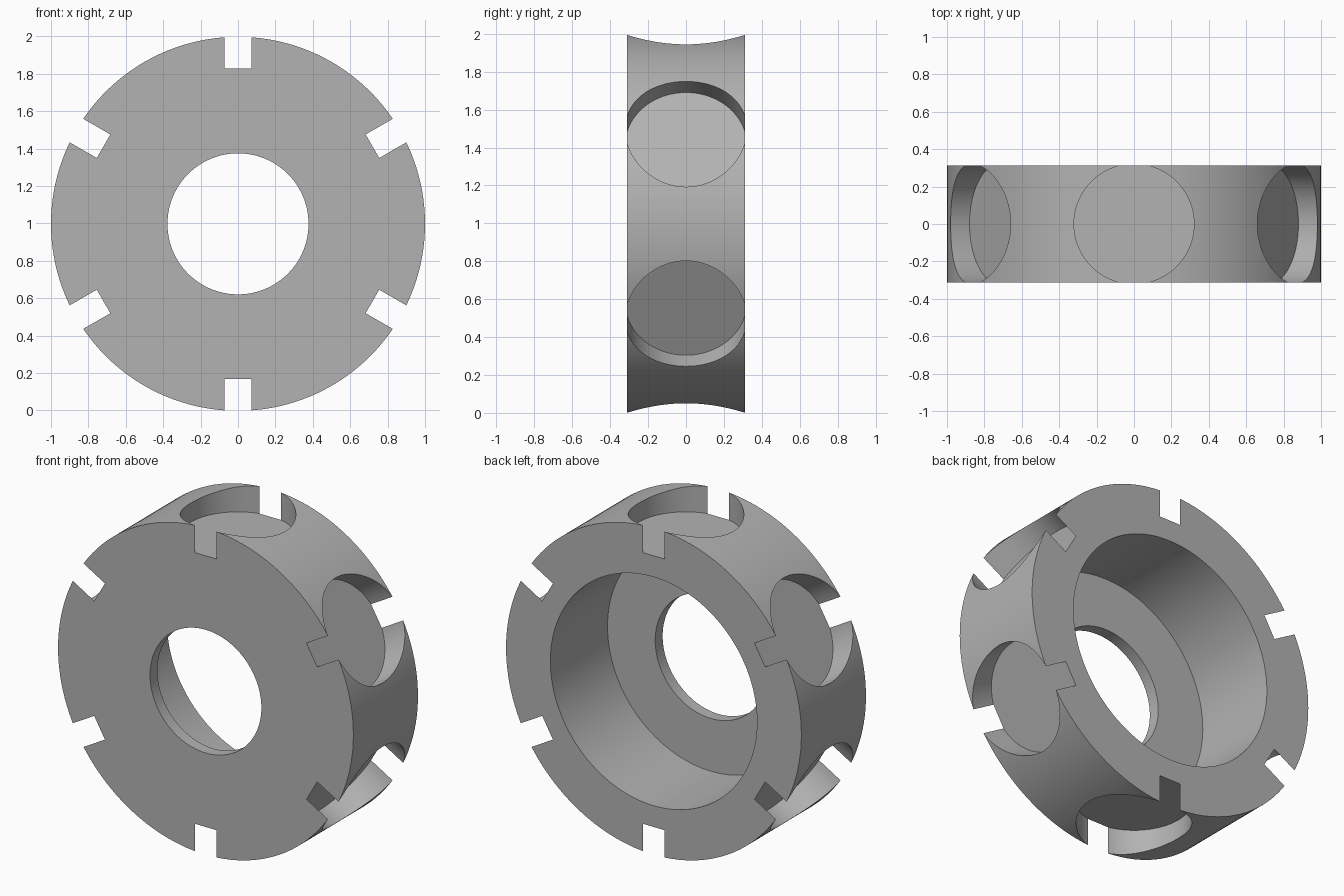
import bpy, bmesh, math
from mathutils import Matrix, Vector

OUTER, RECESS, BORE = 1.0, 0.70, 0.377   # radii
HALF = 0.3125                            # half the ring's thickness
FLOOR = -HALF + 0.072                    # recess floor position along y
POCKET_R, POCKET_FLOOR = 0.321, 0.83
SEGMENTS = 144
# the rim is notched at the bottom, so the axis sits slightly under one radius
CENTRE_Z = math.sqrt(OUTER**2 - (POCKET_R**2 - HALF**2))

cube = bpy.data.objects.get("Cube")
if cube:
    bpy.data.objects.remove(cube, do_unlink=True)

grey = bpy.data.materials.new("plain grey")
grey.use_nodes = True
colour = (0.45, 0.45, 0.45, 1)
grey.diffuse_color = colour
grey.node_tree.nodes["Principled BSDF"].inputs["Base Color"].default_value = colour


def make_object(name, bm):
    bmesh.ops.recalc_face_normals(bm, faces=bm.faces)
    mesh = bpy.data.meshes.new(name)
    bm.to_mesh(mesh)
    bm.free()
    mesh.materials.append(grey)
    obj = bpy.data.objects.new(name, mesh)
    bpy.context.collection.objects.link(obj)
    return obj


# Ring body: closed cross-section turned about the y axis
bm = bmesh.new()
section = [(OUTER, -HALF), (OUTER, HALF), (RECESS, HALF),
           (RECESS, FLOOR), (BORE, FLOOR), (BORE, -HALF)]
verts = [bm.verts.new((r, y, 0)) for r, y in section]
edges = [bm.edges.new((a, b)) for a, b in zip(verts, verts[1:] + verts[:1])]
bmesh.ops.spin(bm, geom=verts + edges, cent=(0, 0, 0), axis=(0, 1, 0),
               angle=math.tau, steps=SEGMENTS, use_duplicate=False)
bmesh.ops.remove_doubles(bm, verts=bm.verts, dist=1e-4)
ring = make_object("hub_ring", bm)

# Pocket cutters: six round, flat-bottomed holes around the rim
bm = bmesh.new()
depth = 0.4
for i in range(6):
    turn = Matrix.Rotation(i * math.tau / 6, 4, "Y")
    shift = Matrix.Translation(Vector((0, 0, POCKET_FLOOR + depth / 2)))
    bmesh.ops.create_cone(bm, cap_ends=True, segments=96, radius1=POCKET_R,
                          radius2=POCKET_R, depth=depth, matrix=turn @ shift)
cutter = make_object("pocket_cutter", bm)
cutter.hide_render = True

cut = ring.modifiers.new("pockets", "BOOLEAN")
cut.operation = "DIFFERENCE"
cut.solver = "EXACT"
cut.use_self = True
cut.object = cutter

# Apply the cut, then smooth the curved walls and keep the rims crisp
bpy.ops.object.select_all(action="DESELECT")
ring.select_set(True)
bpy.context.view_layer.objects.active = ring
bpy.ops.object.modifier_apply(modifier=cut.name)
bpy.data.objects.remove(cutter, do_unlink=True)
bpy.ops.object.shade_smooth_by_angle(angle=math.radians(30))
ring.location.z = CENTRE_Z
